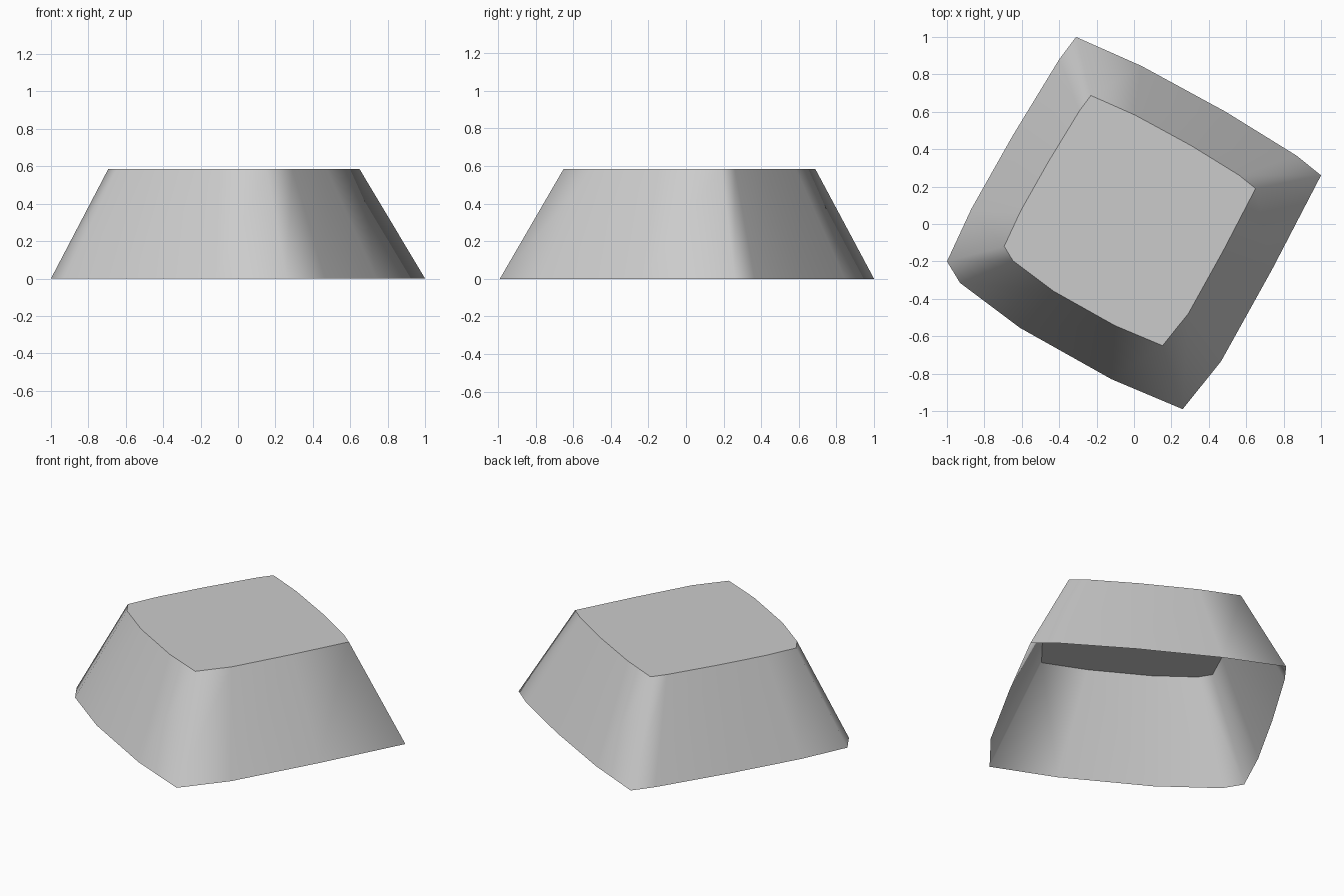
import bpy
import bmesh

cube = bpy.data.objects.get("Cube")
if cube:
    bpy.data.objects.remove(cube, do_unlink=True)

# Single plain grey
grey = bpy.data.materials.new("plain_grey")
grey.use_nodes = True
color = (0.6, 0.6, 0.6, 1)
grey.diffuse_color = color
grey.node_tree.nodes["Principled BSDF"].inputs["Base Color"].default_value = color

# Base outline, counter-clockwise: a turned square with bowed sides
outline = [
    (-0.31, 1.0), (-0.40, 0.88), (-0.65, 0.47), (-0.87, 0.08),
    (-1.0, -0.2), (-0.93, -0.315), (-0.61, -0.555), (-0.12, -0.83),
    (0.26, -0.99), (0.465, -0.735), (0.74, -0.24),
    (1.0, 0.26), (0.87, 0.365), (0.49, 0.60), (0.04, 0.845),
]
HEIGHT = 0.585
TAPER = 0.672
SHIFT = (-0.022, 0.015)

bm = bmesh.new()
base = [bm.verts.new((x, y, 0)) for x, y in outline]
top = [bm.verts.new((x * TAPER + SHIFT[0], y * TAPER + SHIFT[1], HEIGHT))
       for x, y in outline]

# Sloping walls, smooth around the corners
count = len(outline)
for i in range(count):
    j = (i + 1) % count
    bm.faces.new((base[i], base[j], top[j], top[i])).smooth = True

# Flat lid with a crisp rim; the underside stays open
lid = bm.faces.new(top)
for edge in lid.edges:
    edge.smooth = False

mesh = bpy.data.meshes.new("tapered_block")
bm.to_mesh(mesh)
bm.free()
mesh.materials.append(grey)
block = bpy.data.objects.new("tapered_block", mesh)
bpy.context.collection.objects.link(block)
